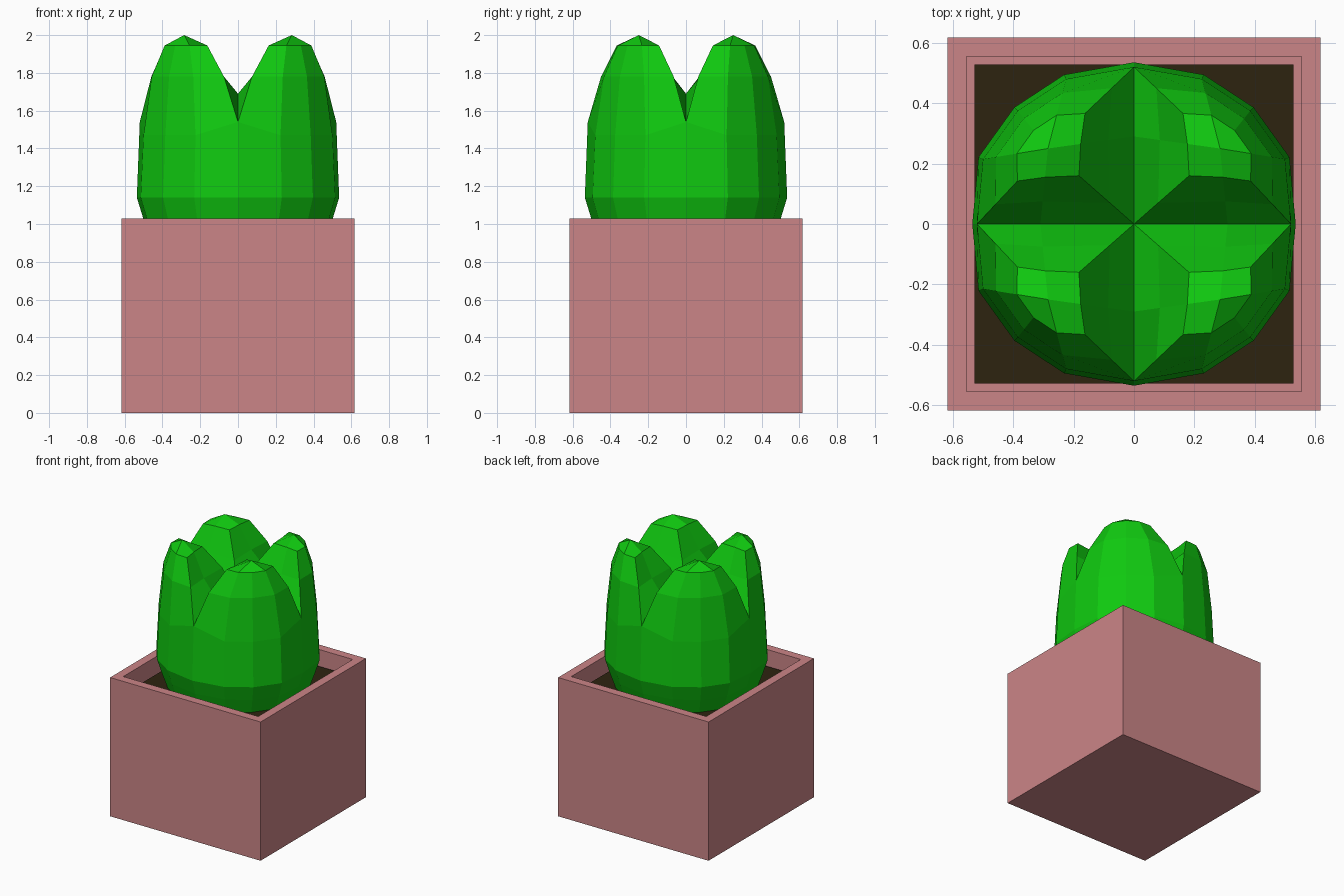
import bpy, bmesh
from mathutils import Vector

old = bpy.data.objects.get("Cube")
if old:
    bpy.data.objects.remove(old, do_unlink=True)


def material(name, rgb):
    m = bpy.data.materials.new(name)
    m.use_nodes = True
    m.diffuse_color = (*rgb, 1)
    m.node_tree.nodes["Principled BSDF"].inputs["Base Color"].default_value = (*rgb, 1)
    return m


def finish(bm, name, mat):
    bmesh.ops.recalc_face_normals(bm, faces=bm.faces)
    mesh = bpy.data.meshes.new(name)
    bm.to_mesh(mesh)
    bm.free()
    mesh.materials.append(mat)
    obj = bpy.data.objects.new(name, mesh)
    bpy.context.collection.objects.link(obj)
    return obj


pink = material("dusty pink", (0.60, 0.235, 0.245))
brown = material("dark soil", (0.027, 0.017, 0.005))
green = material("cactus green", (0.005, 0.58, 0.005))

POT_W, POT_H, RIM, SOIL_Z = 1.236, 1.03, 0.09, 0.92

# Square pot: a box with its top inset and pushed down
bm = bmesh.new()
bmesh.ops.create_cube(bm, size=1)
for v in bm.verts:
    v.co = Vector((v.co.x * POT_W, v.co.y * POT_W, (v.co.z + 0.5) * POT_H))
top = max(bm.faces, key=lambda f: f.calc_center_median().z)
bmesh.ops.inset_region(bm, faces=[top], thickness=RIM)
inner = bmesh.ops.extrude_discrete_faces(bm, faces=[top])["faces"][0]
for v in inner.verts:
    v.co.z = SOIL_Z - 0.03
finish(bm, "pot", pink)

# Soil filling the pot opening
bm = bmesh.new()
bmesh.ops.create_grid(bm, x_segments=1, y_segments=1, size=POT_W / 2 - RIM)
for v in bm.verts:
    v.co.z = SOIL_Z
soil = finish(bm, "soil", brown)

# Cactus: one lobe per quadrant. Each lobe edge point has x, y, z,
# then how far along from the peak the two upper rings lie.
PEAK = Vector((0.285, 0.25, 2.0))
EDGE = [
    (0, 0, 1.56, 0.36, 0.72),
    (0.31, 0, 1.69, 0.38, 0.70),
    (0.52, 0, 1.54, 0.43, 0.74),
    (0.50, 0.215, 1.47, 0.48, 0.80),
    (0.385, 0.375, 1.47, 0.48, 0.80),
    (0.225, 0.48, 1.47, 0.48, 0.80),
    (0, 0.52, 1.54, 0.43, 0.74),
    (0, 0.29, 1.69, 0.38, 0.70),
]
RING_Z = (1.945, 1.78)
# Body rings below the lobes: height and scale of the outer outline
BODY = [(1.14, 1.03), (1.03, 0.965), (SOIL_Z - 0.02, 0.88)]


def add_lobe(bm, sx, sy):
    def vert(x, y, z):
        return bm.verts.new((x * sx, y * sy, z))

    peak = vert(*PEAK)
    rings = []
    for r, z in enumerate(RING_Z):
        rings.append([vert(PEAK.x + (e[0] - PEAK.x) * e[3 + r],
                           PEAK.y + (e[1] - PEAK.y) * e[3 + r], z) for e in EDGE])
    rings.append([vert(*e[:3]) for e in EDGE])
    # Cap of four quads, then bands down to the lobe edge
    for k in range(1, 8, 2):
        bm.faces.new((peak, rings[0][k], rings[0][(k + 1) % 8], rings[0][(k + 2) % 8]))
    for a, b in zip(rings, rings[1:]):
        for k in range(8):
            n = (k + 1) % 8
            bm.faces.new((a[k], b[k], b[n], a[n]))
    # Outer wall down into the soil
    upper = rings[-1][2:7]
    for z, s in BODY:
        lower = [vert(e[0] * s, e[1] * s, z) for e in EDGE[2:7]]
        for k in range(4):
            bm.faces.new((upper[k], lower[k], lower[k + 1], upper[k + 1]))
        upper = lower


bm = bmesh.new()
for sx in (1, -1):
    for sy in (1, -1):
        add_lobe(bm, sx, sy)
bmesh.ops.remove_doubles(bm, verts=bm.verts, dist=0.0005)
finish(bm, "cactus", green)
